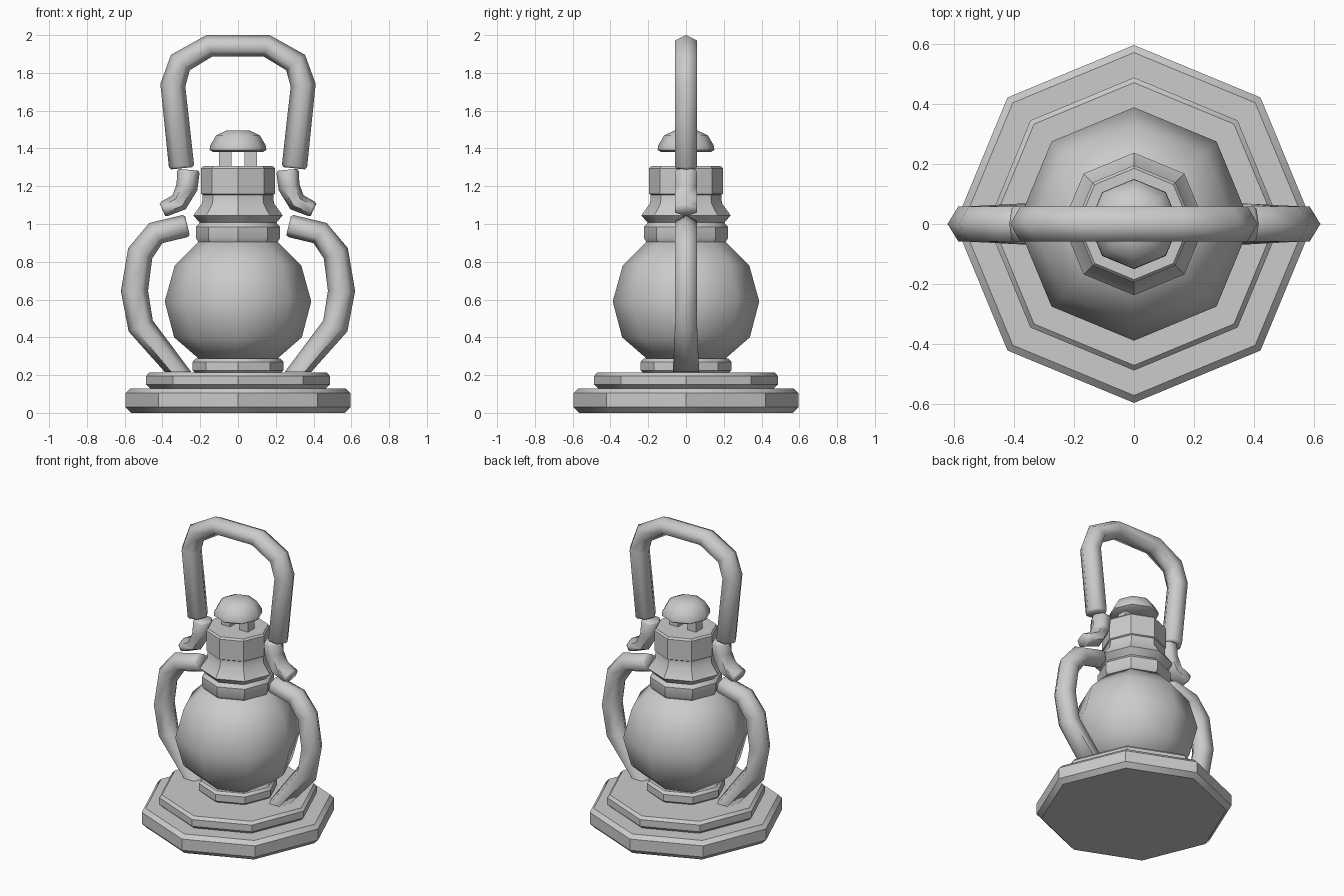
import bpy, bmesh, math
from mathutils import Vector

if "Cube" in bpy.data.objects:
    bpy.data.objects.remove(bpy.data.objects["Cube"])


def finish(name, bm, angle):
    bmesh.ops.recalc_face_normals(bm, faces=bm.faces)
    me = bpy.data.meshes.new(name)
    bm.to_mesh(me)
    bm.free()
    ob = bpy.data.objects.new(name, me)
    bpy.context.collection.objects.link(ob)
    bpy.ops.object.select_all(action='DESELECT')
    ob.select_set(True)
    bpy.context.view_layer.objects.active = ob
    bpy.ops.object.shade_smooth_by_angle(angle=math.radians(angle))
    return ob


def skin(bm, rings):
    """Bridge successive vertex rings and cap both ends."""
    for a, b in zip(rings, rings[1:]):
        n = len(a)
        for i in range(n):
            bm.faces.new((a[i], a[(i + 1) % n], b[(i + 1) % n], b[i]))
    bm.faces.new(rings[0])
    bm.faces.new(rings[-1])


def lathe(name, profile, angle=35, n=8):
    bm = bmesh.new()
    rings = [[bm.verts.new((r * math.cos(math.tau * i / n), r * math.sin(math.tau * i / n), z))
              for i in range(n)] for r, z in profile]
    skin(bm, rings)
    return finish(name, bm, angle)


def tube(name, path, side=1, end_dir=None, n=6):
    """Mitred hexagonal bar along (x, z, radius) points in the xz plane."""
    bm = bmesh.new()
    pts = [Vector((x * side, 0, z)) for x, z, r in path]
    rings = []

    def ring(c, across, r, ry):
        rings.append([bm.verts.new(c + across * r * math.cos(math.tau * i / n)
                                   + Vector((0, ry * math.sin(math.tau * i / n), 0)))
                      for i in range(n)])

    last = len(pts) - 1
    for k, c in enumerate(pts):
        r = path[k][2]
        d_in = (c - pts[k - 1]).normalized() if k else None
        d_out = (pts[k + 1] - c).normalized() if k < last else None
        t = ((d_in or d_out) + (d_out or d_in)).normalized()
        if k == last and end_dir:
            t = Vector(end_dir)
        across = Vector((t.z, 0, -t.x))
        if k == 0:
            ring(c, across, r * 0.85, 0.058)
            ring(c + t * 0.012, across, r, 0.068)
        elif k == last:
            if end_dir:
                ring(c, across, r, 0.08)
            else:
                ring(c - t * 0.012, across, r, 0.068)
                ring(c, across, r * 0.85, 0.058)
        else:
            ring(c, across, r / t.dot(d_in), 0.068)
    skin(bm, rings)
    return finish(name, bm, 65)


# Stepped octagonal base
lathe("base_lower", [(0.565, 0), (0.595, 0.03), (0.595, 0.105), (0.57, 0.13)])
lathe("base_upper", [(0.465, 0.13), (0.487, 0.15), (0.487, 0.195), (0.47, 0.213)])
lathe("globe_seat", [(0.225, 0.21), (0.24, 0.225), (0.24, 0.27), (0.225, 0.287)])

# Glass globe
lathe("globe", [(0.2, 0.28), (0.338, 0.40), (0.388, 0.59), (0.335, 0.78), (0.21, 0.905)], 50)

# Collar, flared ring and burner cap
lathe("collar", [(0.21, 0.905), (0.222, 0.925), (0.222, 0.985), (0.2, 1.01)])
lathe("flared_ring", [(0.2, 1.005), (0.237, 1.045), (0.19, 1.11), (0.187, 1.155)])
lathe("cap", [(0.18, 1.15), (0.195, 1.16), (0.195, 1.295), (0.185, 1.307)])

# Vent posts carrying the knob
for side, label in ((-1, "left"), (1, "right")):
    bm = bmesh.new()
    bmesh.ops.create_cube(bm, size=1)
    for v in bm.verts:
        v.co = (v.co.x * 0.065 + side * 0.067, v.co.y * 0.07, v.co.z * 0.1 + 1.345)
    finish("vent_post_" + label, bm, 30)
lathe("knob", [(0.13, 1.38), (0.15, 1.392), (0.148, 1.415), (0.115, 1.47), (0.06, 1.495)], 46)

# Carrying handle, one arch mirrored across x
half = [(0.298, 1.295, 0.067), (0.345, 1.735, 0.065), (0.305, 1.855, 0.06), (0.152, 1.943, 0.057)]
tube("carry_handle", half + [(-x, z, r) for x, z, r in reversed(half)])

# Hooks and curved side frames
hook = [(0.262, 1.287, 0.06), (0.27, 1.195, 0.056), (0.312, 1.115, 0.048), (0.4, 1.075, 0.042)]
frame = [(0.268, 0.992, 0.06), (0.435, 0.952, 0.06), (0.518, 0.845, 0.067),
         (0.548, 0.645, 0.071), (0.515, 0.46, 0.068), (0.318, 0.217, 0.07)]
for side, label in ((-1, "left"), (1, "right")):
    tube("hook_" + label, hook, side)
    tube("side_frame_" + label, frame, side, end_dir=(0, 0, -1))
